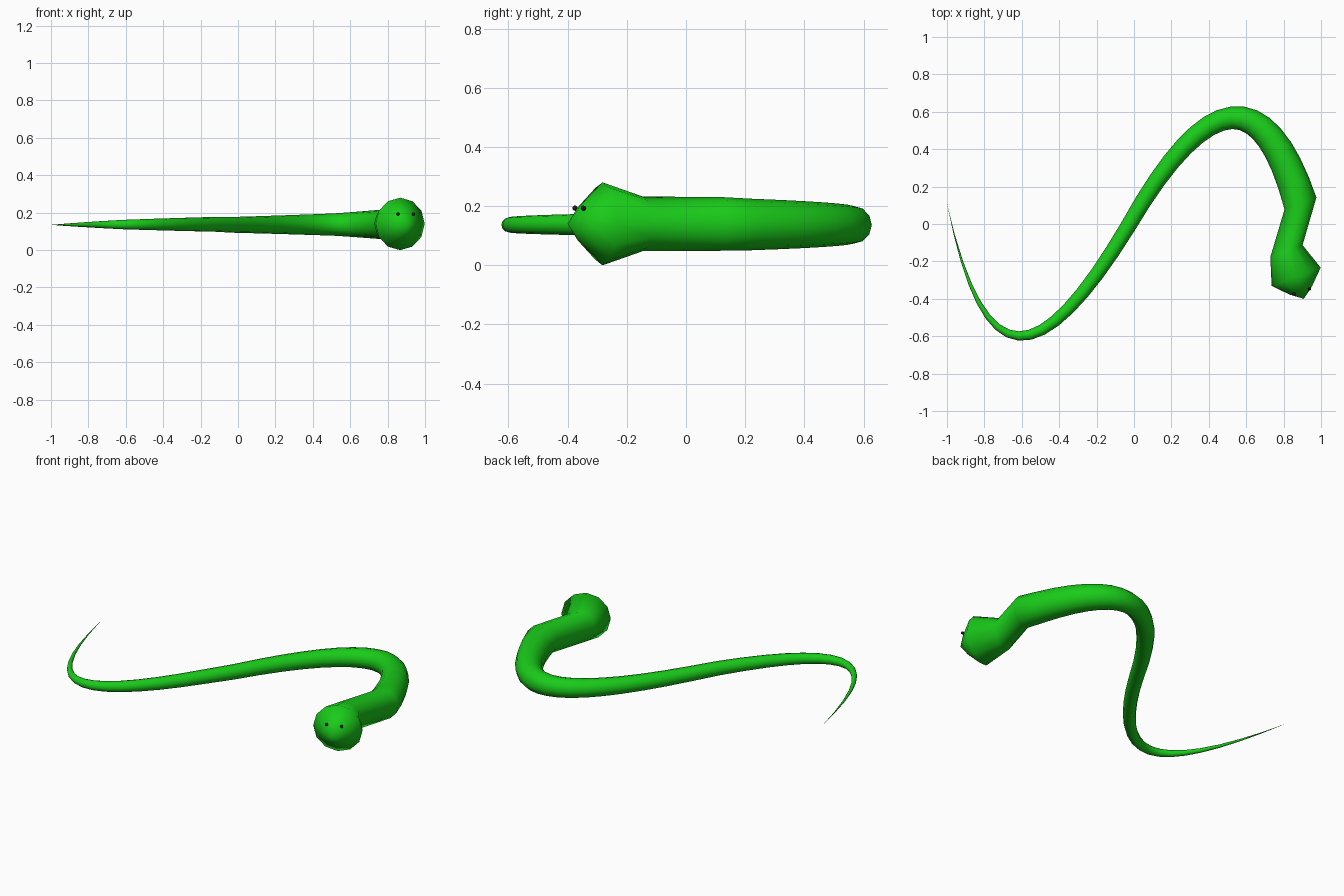
import bpy, bmesh
from math import sin, cos, pi
from mathutils import Vector

if "Cube" in bpy.data.objects:
    bpy.data.objects.remove(bpy.data.objects["Cube"])

SIDES = 12
UP = Vector((0, 0, 1))


def material(name, color):
    m = bpy.data.materials.new(name)
    m.diffuse_color = color
    m.use_nodes = True
    m.node_tree.nodes["Principled BSDF"].inputs["Base Color"].default_value = m.diffuse_color
    return m


def finish(name, bm, mat):
    bmesh.ops.recalc_face_normals(bm, faces=bm.faces[:])
    me = bpy.data.meshes.new(name)
    bm.to_mesh(me)
    bm.free()
    for p in me.polygons:
        p.use_smooth = True
    me.materials.append(mat)
    ob = bpy.data.objects.new(name, me)
    bpy.context.collection.objects.link(ob)
    return ob


def bezier(p, t):
    u = 1 - t
    w = (u**3, 3*u*u*t, 3*u*t*t, t**3)
    d = (-3*u*u, 3*u*u - 6*u*t, 6*u*t - 3*t*t, 3*t*t)
    pts = [Vector((x, y, 0)) for x, y in p]
    return (sum((a*k for a, k in zip(pts, w)), Vector()),
            sum((a*k for a, k in zip(pts, d)), Vector()).normalized())


green = material("green", (0.01, 0.6, 0.01, 1))
black = material("black", (0.01, 0.01, 0.01, 1))

# S-shaped body: two bezier spans, with radius at start, middle and end
spans = [
    ([(-1, 0.11), (-0.80, -0.84), (-0.50, -0.79), (-0.03, -0.01)], (0.0, 0.025, 0.042)),
    ([(-0.03, -0.01), (0.40, 0.74), (0.70, 0.74), (0.89, 0.11)], (0.042, 0.060, 0.091)),
]
rings = []  # centre, direction, radius
STEPS = 16
for pts, (r0, r1, r2) in spans:
    for i in range(STEPS):
        t = i / STEPS
        c, d = bezier(pts, t)
        r = r0 + (r1 - r0)*2*t if t < 0.5 else r1 + (r2 - r1)*(2*t - 1)
        rings.append((c + UP*(0.135 + 0.003*t), d, r))

# kinked neck and flared head: all rings share one facing direction
facing = Vector((0.35, -0.937, 0)).normalized()
for x, y, r in [(0.89, 0.11, 0.091), (0.815, -0.145, 0.092),
                (0.867, -0.282, 0.14), (0.892, -0.355, 0.064)]:
    rings.append((Vector((x, y, 0.14)), facing, r))

bm = bmesh.new()
tail = bm.verts.new(rings[0][0])
loops = []
for c, d, r in rings[1:]:
    side = d.cross(UP)
    loops.append([bm.verts.new(c + (side*sin(2*pi*k/SIDES) + UP*cos(2*pi*k/SIDES))*r)
                  for k in range(SIDES)])
nose = bm.verts.new((0.908, -0.40, 0.14))
for k in range(SIDES):
    j = (k + 1) % SIDES
    bm.faces.new((tail, loops[0][k], loops[0][j]))
    bm.faces.new((nose, loops[-1][j], loops[-1][k]))
    for a, b in zip(loops, loops[1:]):
        bm.faces.new((a[k], a[j], b[j], b[k]))
finish("snake_body", bm, green)

# eyes
for name, pos in (("left_eye", (0.855, -0.375, 0.193)), ("right_eye", (0.938, -0.347, 0.193))):
    bm = bmesh.new()
    bmesh.ops.create_icosphere(bm, subdivisions=2, radius=0.009)
    finish(name, bm, black).location = pos
